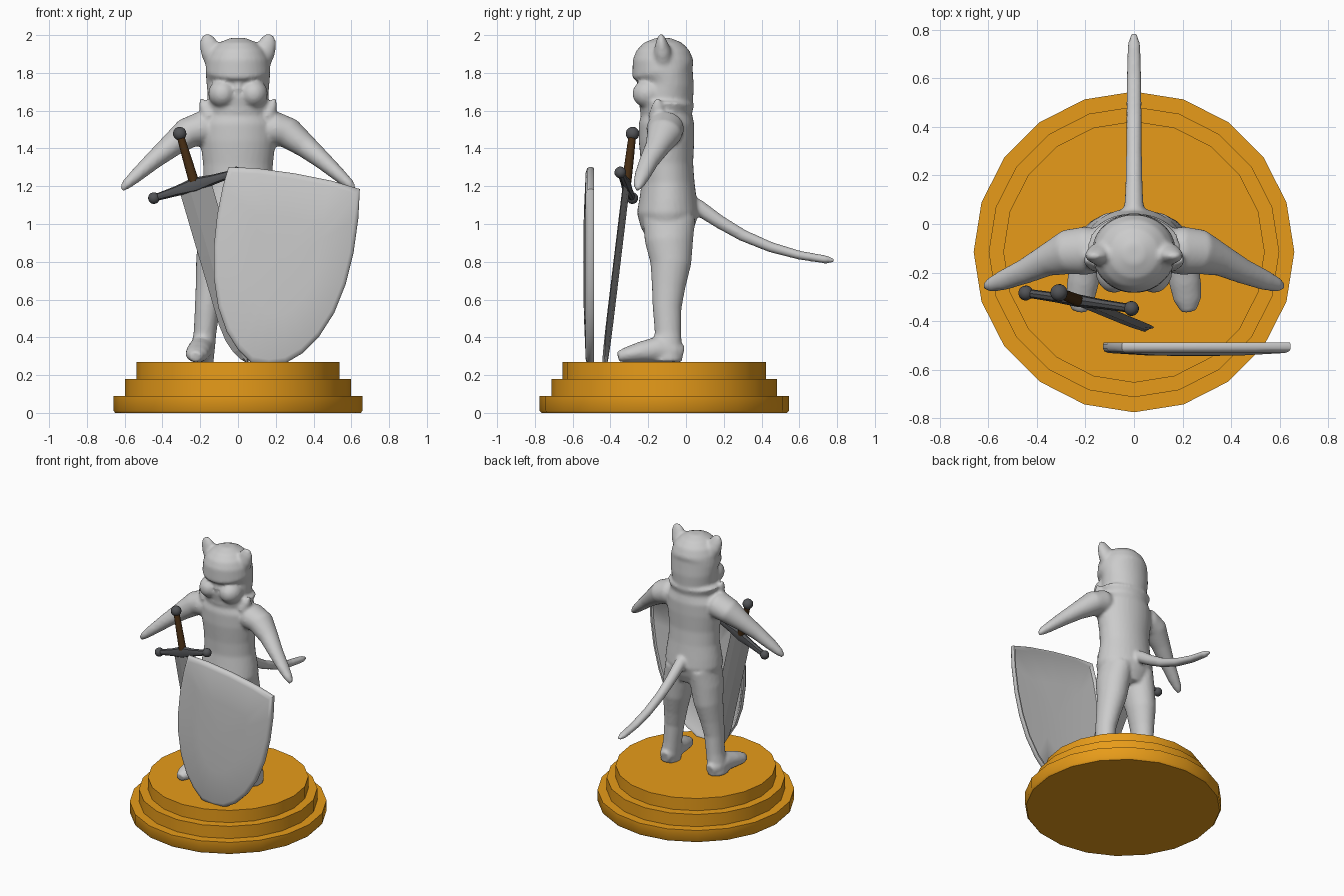
import bpy, bmesh, math
from mathutils import Vector, Matrix


def material(name, r, g, b):
    m = bpy.data.materials.new(name)
    m.diffuse_color = (r, g, b, 1)
    return m


STONE = material("pale grey", 0.6, 0.6, 0.6)
STEEL = material("steel grey", 0.3, 0.3, 0.3)
IRON = material("dark iron", 0.085, 0.088, 0.095)
LEATHER = material("brown leather", 0.06, 0.025, 0.006)
GOLD = material("amber gold", 0.8, 0.33, 0.01)


def finish(name, bm, mat, angle=None):
    bmesh.ops.recalc_face_normals(bm, faces=bm.faces)
    me = bpy.data.meshes.new(name)
    bm.to_mesh(me)
    bm.free()
    ob = bpy.data.objects.new(name, me)
    bpy.context.collection.objects.link(ob)
    me.materials.append(mat)
    if angle is not None:
        bpy.ops.object.select_all(action='DESELECT')
        ob.select_set(True)
        bpy.context.view_layer.objects.active = ob
        bpy.ops.object.shade_smooth_by_angle(angle=math.radians(angle))
    return ob


def bridge(bm, loops):
    for lo, hi in zip(loops, loops[1:]):
        n = len(lo)
        for j in range(n):
            k = (j + 1) % n
            bm.faces.new((lo[j], lo[k], hi[k], hi[j]))


def tube(bm, stations, ref, sides=24, mirror=1):
    """Closed loft of ellipses; each station is x, y, z, radius along ref, other radius."""
    pts = [Vector((s[0] * mirror, s[1], s[2])) for s in stations]
    loops = []
    for i, s in enumerate(stations):
        t = (pts[min(i + 1, len(pts) - 1)] - pts[max(i - 1, 0)]).normalized()
        a = (Vector(ref) - t * t.dot(Vector(ref))).normalized()
        b = t.cross(a)
        ring = [2 * math.pi * j / sides for j in range(sides)]
        loops.append([bm.verts.new(pts[i] + a * s[3] * math.cos(q) + b * s[4] * math.sin(q))
                      for q in ring])
    bridge(bm, loops)
    bm.faces.new(loops[0][::-1])
    bm.faces.new(loops[-1])


def ball(bm, c, r, segs=20):
    m = Matrix.Translation(c) @ Matrix.Diagonal((r[0], r[1], r[2], 1))
    bmesh.ops.create_uvsphere(bm, u_segments=segs, v_segments=segs // 2, radius=1, matrix=m)


X, Y = (1, 0, 0), (0, 1, 0)

# Three-tier pedestal
bm = bmesh.new()
tube(bm, [(0, -0.115, z, r, r) for z, r in
          [(0, 0.65), (0.012, 0.66), (0.09, 0.66), (0.09, 0.598), (0.18, 0.598),
           (0.18, 0.538), (0.27, 0.538)]], X, 20)
finish("pedestal", bm, GOLD, 50)

# Figure: overlapping lofts fused into one skin
bm = bmesh.new()
# torso and flared collar
tube(bm, [(0, -0.09, 0.92, 0.14, 0.11), (0, -0.095, 0.99, 0.19, 0.145),
          (0, -0.097, 1.06, 0.208, 0.163), (0, -0.095, 1.13, 0.2, 0.152),
          (0, -0.095, 1.22, 0.185, 0.14), (0, -0.1, 1.32, 0.185, 0.138),
          (0, -0.103, 1.44, 0.2, 0.147), (0, -0.103, 1.53, 0.2, 0.147),
          (0, -0.1, 1.6, 0.16, 0.13)], X, 32)
tube(bm, [(0, -0.1, 1.55, 0.165, 0.13), (0, -0.105, 1.6, 0.175, 0.14),
          (0, -0.1, 1.645, 0.192, 0.145), (0, -0.1, 1.65, 0.17, 0.125)], X, 32)
# helmeted head
tube(bm, [(0, -0.115, 1.58, 0.14, 0.125), (0, -0.11, 1.66, 0.16, 0.148),
          (0, -0.095, 1.74, 0.166, 0.137), (0, -0.1, 1.785, 0.17, 0.143),
          (0, -0.122, 1.815, 0.172, 0.168), (0, -0.122, 1.87, 0.165, 0.16),
          (0, -0.122, 1.92, 0.143, 0.14), (0, -0.122, 1.96, 0.1, 0.1),
          (0, -0.122, 1.985, 0.04, 0.04)], X, 32)
ball(bm, (0, -0.24, 1.8), (0.03, 0.04, 0.05))
ball(bm, (0, -0.2, 1.72), (0.035, 0.065, 0.06))
# tail
tube(bm, [(0, -0.02, 1.13, 0.045, 0.045), (0, 0.07, 1.085, 0.04, 0.042),
          (0, 0.18, 1.01, 0.035, 0.036), (0, 0.3, 0.94, 0.033, 0.032),
          (0, 0.45, 0.877, 0.033, 0.028), (0, 0.6, 0.835, 0.032, 0.024),
          (0, 0.74, 0.812, 0.027, 0.022), (0, 0.785, 0.806, 0.012, 0.012)], X)
for s in (-1, 1):
    # cheek guard and ear
    ball(bm, (s * 0.082, -0.195, 1.69), (0.076, 0.09, 0.077))
    tube(bm, [(0.115, -0.12, 1.86, 0.06, 0.055), (0.145, -0.125, 1.92, 0.055, 0.045),
              (0.16, -0.13, 1.965, 0.045, 0.03), (0.168, -0.132, 1.995, 0.028, 0.016),
              (0.17, -0.133, 2.005, 0.012, 0.008)], X, mirror=s)
    # collar point
    tube(bm, [(0.15, -0.15, 1.57, 0.05, 0.05), (0.185, -0.15, 1.63, 0.025, 0.03),
              (0.195, -0.15, 1.665, 0.008, 0.01)], X, mirror=s)
    # arm
    tube(bm, [(0.1, -0.11, 1.5, 0.08, 0.08), (0.2, -0.11, 1.505, 0.1, 0.09),
              (0.27, -0.115, 1.48, 0.093, 0.082), (0.36, -0.15, 1.41, 0.066, 0.062),
              (0.45, -0.195, 1.335, 0.052, 0.048), (0.54, -0.232, 1.255, 0.042, 0.036),
              (0.59, -0.25, 1.21, 0.03, 0.027), (0.615, -0.258, 1.183, 0.014, 0.014)],
         Y, mirror=s)
    # leg
    tube(bm, [(0.09, -0.09, 1.03, 0.1, 0.14), (0.11, -0.09, 0.91, 0.105, 0.128),
              (0.128, -0.08, 0.79, 0.095, 0.108), (0.148, -0.093, 0.66, 0.077, 0.088),
              (0.163, -0.1, 0.55, 0.066, 0.076), (0.175, -0.095, 0.42, 0.06, 0.07),
              (0.188, -0.1, 0.33, 0.065, 0.08), (0.195, -0.1, 0.268, 0.065, 0.08)],
         X, mirror=s)
    # foot
    tube(bm, [(0.185, -0.015, 0.315, 0.035, 0.04), (0.188, -0.06, 0.325, 0.06, 0.057),
              (0.197, -0.15, 0.335, 0.066, 0.07), (0.21, -0.24, 0.322, 0.066, 0.055),
              (0.22, -0.31, 0.308, 0.058, 0.042), (0.225, -0.36, 0.298, 0.032, 0.028)],
         X, mirror=s)
body = finish("body", bm, STONE)
fuse = body.modifiers.new("fuse", 'REMESH')
fuse.mode = 'VOXEL'
fuse.voxel_size = 0.011
fuse.use_smooth_shade = True
soft = body.modifiers.new("soften", 'SMOOTH')
soft.factor = 0.5
soft.iterations = 5

# Sword frame: local z runs up to the pommel, local x along the guard
guard_c = Vector((-0.228, -0.316, 1.205))
up = (guard_c - Vector((0.05, -0.43, 0.262))).normalized()
side = Vector((0.44, -0.065, 0.13))
side = (side - up * side.dot(up)).normalized()
frame = Matrix((side, up.cross(side), up)).transposed().to_4x4()
frame.translation = guard_c


def sword_part(name, bm, mat, angle):
    bm.transform(frame)
    return finish(name, bm, mat, angle)


# blade with a raised flat centre band and a rounded point
bm = bmesh.new()
loops = []
for z, w in [(0, 0.088), (-0.75, 0.088), (-0.84, 0.078), (-0.91, 0.056),
             (-0.96, 0.027), (-0.985, 0.003)]:
    m = w * 0.35
    loops.append([bm.verts.new((x, y, z)) for x, y in
                  [(w, 0), (m, 0.014), (-m, 0.014), (-w, 0), (-m, -0.014), (m, -0.014)]])
bridge(bm, loops)
bm.faces.new(loops[0])
bm.faces.new(loops[-1])
sword_part("sword_blade", bm, STEEL, 8)

# guard with ball ends, and pommel
bm = bmesh.new()
tube(bm, [(-0.23, 0, 0, 0.018, 0.018), (-0.1, 0, 0, 0.02, 0.027), (0, 0, 0, 0.026, 0.042),
          (0.1, 0, 0, 0.02, 0.027), (0.23, 0, 0, 0.018, 0.018)], Y, 8)
for x in (-0.23, 0.23):
    ball(bm, (x, 0, 0), (0.031,) * 3, 16)
sword_part("sword_guard", bm, IRON, 35)
bm = bmesh.new()
ball(bm, (0, 0, 0.287), (0.036,) * 3, 16)
sword_part("sword_pommel", bm, IRON, 35)

# grip
bm = bmesh.new()
tube(bm, [(0, 0, 0.02, 0.027, 0.025), (0, 0, 0.15, 0.024, 0.023), (0, 0, 0.27, 0.02, 0.02)], X, 12)
sword_part("sword_grip", bm, LEATHER, 35)

# Shield: tilted heater outline, rounded rim, slightly domed front
outline = [(-0.05, 1.302), (0.1, 1.295), (0.3, 1.268), (0.5, 1.228), (0.645, 1.185),
           (0.637, 1.03), (0.612, 0.85), (0.57, 0.68), (0.51, 0.53), (0.43, 0.405),
           (0.34, 0.315), (0.25, 0.262), (0.16, 0.25), (0.07, 0.265), (0.0, 0.335),
           (-0.06, 0.43), (-0.105, 0.56), (-0.128, 0.72), (-0.128, 0.88),
           (-0.11, 1.05), (-0.08, 1.2)]
cx, cz = 0.24, 0.8
bm = bmesh.new()
loops = [[bm.verts.new((cx + (x - cx) * k, y, cz + (z - cz) * k)) for x, z in outline]
         for k, y in [(0.5, -0.507), (0.94, -0.5), (0.96, -0.489), (0.99, -0.488),
                      (1, -0.497), (1, -0.512), (0.985, -0.524), (0.94, -0.531), (0.5, -0.541)]]
bridge(bm, loops)
for ring, y in ((loops[0], -0.51), (loops[-1], -0.544)):
    c = bm.verts.new((cx, y, cz))
    for j in range(len(ring)):
        bm.faces.new((ring[j], ring[(j + 1) % len(ring)], c))
finish("shield", bm, STONE, 50)
